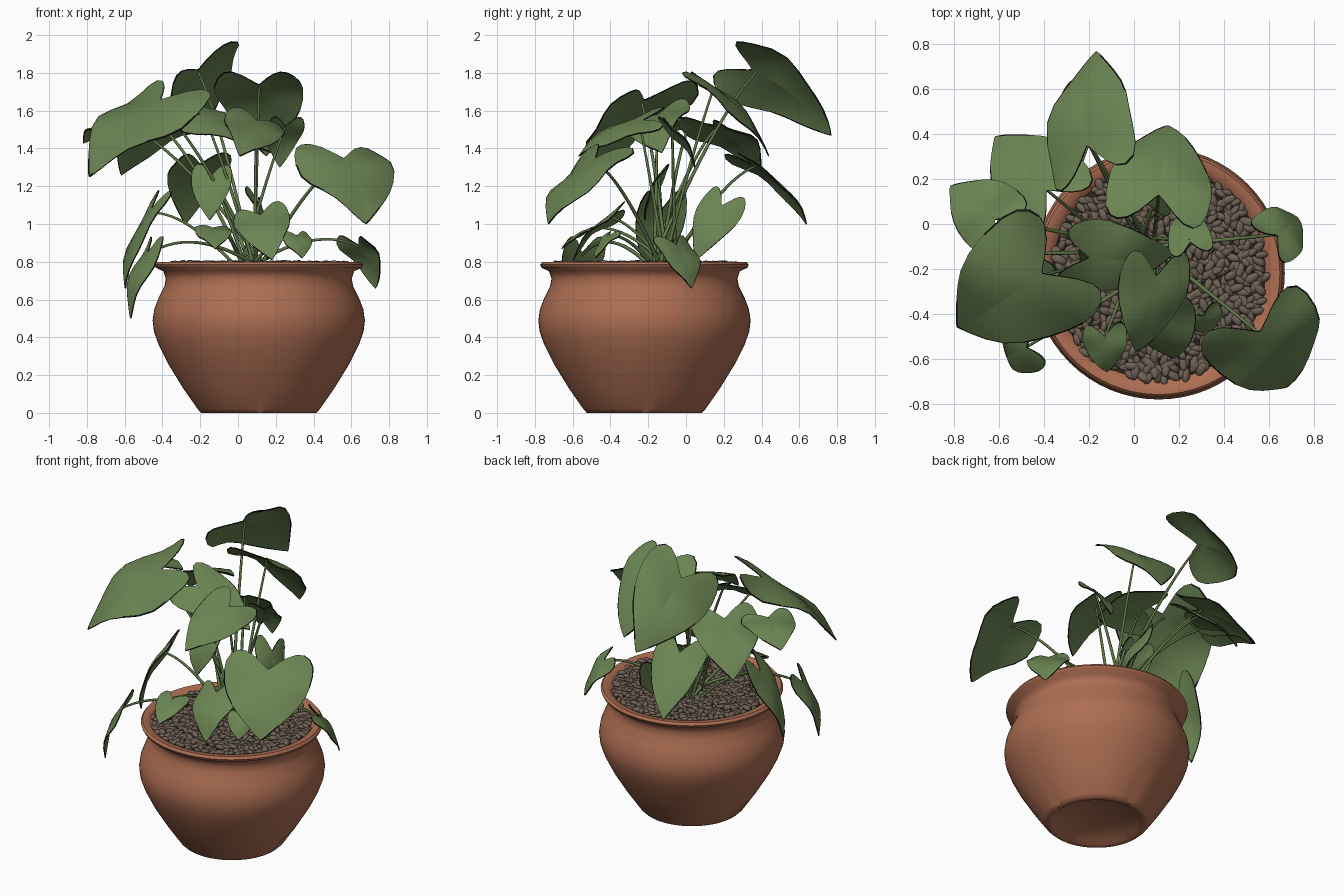
import bpy, bmesh, math, random
from math import sin, cos, pi, tau
from mathutils import Vector, Matrix, Euler

random.seed(4)
old = bpy.data.objects.get("Cube")
if old:
    bpy.data.objects.remove(old, do_unlink=True)


def material(name, rgb):
    m = bpy.data.materials.new(name)
    m.use_nodes = True
    m.diffuse_color = (*rgb, 1)
    m.node_tree.nodes["Principled BSDF"].inputs["Base Color"].default_value = (*rgb, 1)
    return m


terracotta = material("terracotta", (0.42, 0.155, 0.085))
leaf_green = material("leaf green", (0.145, 0.23, 0.085))
leaf_edge = material("dark leaf edge", (0.008, 0.008, 0.006))
stem_green = material("stem green", (0.12, 0.19, 0.065))
pebble_brown = material("pebble brown", (0.155, 0.118, 0.088))
soil_brown = material("soil brown", (0.03, 0.022, 0.016))

POT = Vector((0.11, -0.22, 0))
UP = Vector((0, 0, 1))


def add_mesh(name, bm, materials, angle=50):
    mesh = bpy.data.meshes.new(name)
    bm.normal_update()
    bm.to_mesh(mesh)
    bm.free()
    ob = bpy.data.objects.new(name, mesh)
    bpy.context.collection.objects.link(ob)
    for m in materials:
        mesh.materials.append(m)
    bpy.ops.object.select_all(action="DESELECT")
    ob.select_set(True)
    bpy.context.view_layer.objects.active = ob
    bpy.ops.object.shade_smooth_by_angle(angle=math.radians(angle))
    return ob


# Pot: a lathed profile from the recessed foot, over the lip, down to the soil
def make_pot(sides=64):
    profile = [(.25, .025), (.275, 0), (.305, 0), (.325, .02), (.4, .13), (.48, .26),
               (.53, .36), (.555, .43), (.562, .49), (.553, .55), (.53, .61), (.5, .67),
               (.492, .71), (.505, .75), (.545, .768), (.552, .785), (.54, .8),
               (.5, .797), (.465, .75)]
    bm = bmesh.new()
    rings = []
    for r, z in profile:
        ring = []
        for i in range(sides):
            # four small pinched dents at the foot
            dent = 0.05 if i % (sides // 4) == 0 and 0 < z < 0.1 else 0
            a = tau * i / sides
            ring.append(bm.verts.new((r * (1 - dent) * cos(a), r * (1 - dent) * sin(a), z)))
        rings.append(ring)
    for lo, hi in zip(rings, rings[1:]):
        for i in range(sides):
            j = (i + 1) % sides
            bm.faces.new((lo[i], lo[j], hi[j], hi[i]))
    bm.faces.new(rings[0][::-1])
    add_mesh("pot", bm, [terracotta]).location = POT


# Soil disc under the gravel
def make_soil():
    bm = bmesh.new()
    bmesh.ops.create_circle(bm, cap_ends=True, segments=48, radius=0.475)
    add_mesh("soil", bm, [soil_brown]).location = POT + UP * 0.77


# Gravel: elongated pebbles in a jittered spiral
def make_pebbles(count=720):
    bm = bmesh.new()
    golden_angle = pi * (3 - math.sqrt(5))
    for i in range(count):
        r = 0.475 * math.sqrt((i + 0.5) / count)
        a = i * golden_angle
        pos = Vector((r * cos(a), r * sin(a), 0.782))
        pos += Vector([random.uniform(-0.009, 0.009) for _ in range(3)])
        turn = Euler((random.uniform(-0.4, 0.4), random.uniform(-0.4, 0.4),
                      random.uniform(0, pi))).to_matrix().to_4x4()
        size = random.uniform(0.85, 1.25)
        shape = Matrix.Diagonal((0.031 * size, 0.017 * size, 0.015, 1))
        bmesh.ops.create_icosphere(bm, subdivisions=2, radius=1,
                                   matrix=Matrix.Translation(pos) @ turn @ shape)
    add_mesh("pebbles", bm, [pebble_brown], 80).location = POT


# Heart curve as (across, along): notch at 0, tip at 1, half width 0.5
def heart(t):
    v = (5 - 13 * cos(t) + 5 * cos(2 * t) + 2 * cos(3 * t) + cos(4 * t)) / 22
    return math.copysign(0.5 * abs(sin(t)) ** 1.7, sin(t)), v if v > 0 else v * 0.85


# Leaf: rings of the heart curve, arched along its length and cupped across,
# with patches of a thin withered margin; returns the point where the stem joins
def make_leaf(name, base, tip, width, roll=0, points=32):
    base = Vector(base)
    along = Vector(tip) - base
    side = Matrix.Rotation(roll, 3, along) @ along.cross(UP).normalized() * width
    normal = side.cross(along).normalized()
    phase = random.uniform(0, tau)

    def place(w, v):
        arch = 0.09 * along.length * sin(pi * max(v, -0.3))
        cup = 0.05 * abs(w) - 0.4 * w * w
        wave = 0.1 * abs(w) * sin(7 * v + phase + (2 if w > 0 else 0))
        return base + along * v + side * w + normal * (arch + width * (cup + wave))

    bm = bmesh.new()
    middle = 0.1
    hub = bm.verts.new(place(0, middle))
    outline = [heart(tau * i / points) for i in range(points)]
    loops = [[bm.verts.new(place(w * s, middle + (v - middle) * s)) for w, v in outline]
             for s in (0.2, 0.4, 0.6, 0.8, 0.975, 1)]
    for i in range(points):
        j = (i + 1) % points
        bm.faces.new((hub, loops[0][i], loops[0][j]))
        for inner, outer in zip(loops, loops[1:]):
            face = bm.faces.new((inner[i], outer[i], outer[j], inner[j]))
            if outer is loops[-1] and sin(0.8 * i + phase) > 0.2:
                face.material_index = 1
    bm.normal_update()
    if sum(f.normal.dot(normal) for f in bm.faces) < 0:
        bmesh.ops.reverse_faces(bm, faces=bm.faces[:])
    solid = add_mesh(name, bm, [leaf_green, leaf_edge], 60).modifiers.new("thickness", "SOLIDIFY")
    solid.thickness = 0.006
    solid.material_offset_rim = 1
    return place(0, 0.05) - normal * 0.004


# Stem: a tapered curve arching from the crown up to the leaf
def make_stem(name, end, steps=14):
    a = random.uniform(0, tau)
    r = random.uniform(0.02, 0.09)
    start = Vector((0.06 + r * cos(a), -0.13 + r * sin(a), 0.76))
    reach = (end - start).to_2d().length
    bend = start.lerp(end, 0.6) + UP * 0.28 * reach
    curve = bpy.data.curves.new(name, "CURVE")
    curve.dimensions = "3D"
    curve.bevel_depth = 0.0095
    curve.bevel_resolution = 1
    curve.use_fill_caps = True
    spline = curve.splines.new("POLY")
    spline.points.add(steps)
    for i, p in enumerate(spline.points):
        t = i / steps
        p.co = (*start.lerp(bend, t).lerp(bend.lerp(end, t), t), 1)
        p.radius = 1.15 - 0.5 * t
    curve.materials.append(stem_green)
    bpy.context.collection.objects.link(bpy.data.objects.new(name, curve))


def make_leaves(leaves):
    for name, *shape in leaves:
        make_stem(name + "_stem", make_leaf(name + "_leaf", *shape))


make_pot()
make_soil()
make_pebbles()

# Tall leaves: name, stem end, tip, width, roll
make_leaves([
    ("top_back", (-.21, .35, 1.82), (-.17, .77, 1.47), .5, -.75),
    ("upper_centre", (.11, .13, 1.74), (.15, .44, 1.36), .47),
    ("big_left", (.56, -.48, 1.35), (.68, -.73, 1), .55),
    ("big_right", (-.41, -.22, 1.66), (-.79, -.46, 1.25), .6, -.2),
    ("back_right", (-.39, .15, 1.52), (-.62, .39, 1.26), .42),
    ("far_right", (-.62, .02, 1.54), (-.82, .17, 1.43), .33),
    ("middle_back", (-.2, -.15, 1.58), (.18, -.13, 1.38), .35, .5),
    ("middle_front", (.1, -.23, 1.55), (.01, -.57, 1.36), .33, -.4),
    ("inner_left", (.25, -.08, 1.52), (.22, .05, 1.3), .2),
])

# Low leaves around the rim
make_leaves([
    ("low_back", (-.2, .35, 1.32), (-.28, .64, 1), .33),
    ("drooping_front_right", (-.48, -.55, .85), (-.57, -.59, .5), .24),
    ("drooping_right", (-.46, -.13, 1.08), (-.6, -.17, .66), .27),
    ("drooping_left", (.64, -.05, .89), (.73, .03, .66), .26),
    ("low_front", (.12, -.4, 1.05), (.18, -.6, .81), .3, .3),
    ("small_front_right", (-.13, -.5, .98), (-.12, -.66, .87), .2),
    ("small_front_left", (.31, -.41, .94), (.34, -.48, .82), .17),
    ("inner_right", (-.14, -.14, 1.26), (-.15, -.22, 1.02), .22),
    ("inner_back", (.12, .19, 1.1), (.16, .05, .81), .24, -1),
])
